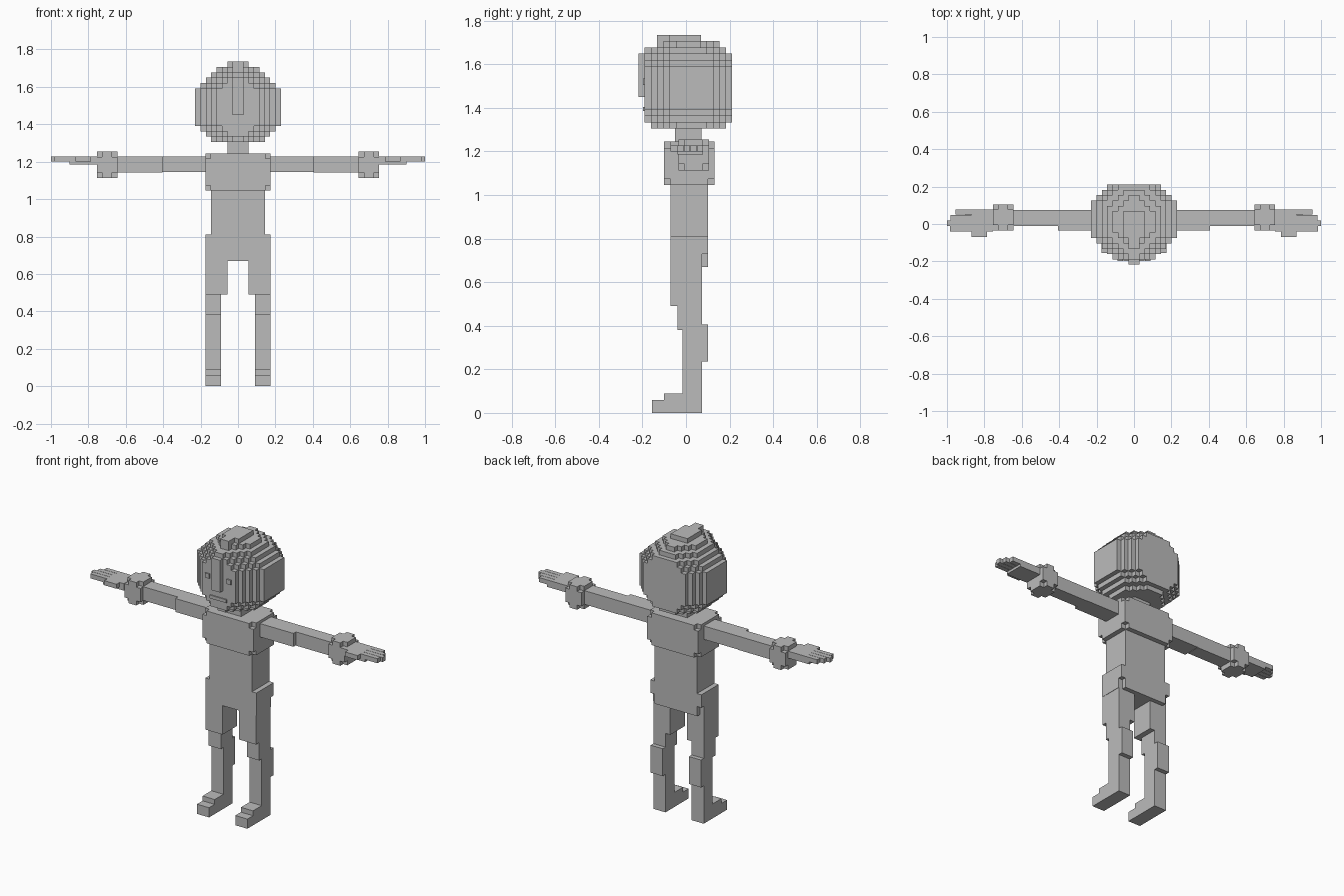
import bpy, bmesh

if "Cube" in bpy.data.objects:
    bpy.data.objects.remove(bpy.data.objects["Cube"])

grey = bpy.data.materials.new("plain grey")
grey.diffuse_color = (0.5, 0.5, 0.5, 1)
grey.use_nodes = True
grey.node_tree.nodes["Principled BSDF"].inputs["Base Color"].default_value = grey.diffuse_color
V = 0.0287  # edge of one small cube


def cells(name, xs, ys, zs, inside):
    """Blocky solid: outer faces of the grid cells for which inside(i, j, k) holds."""
    nx, ny, nz = len(xs) - 1, len(ys) - 1, len(zs) - 1

    def full(i, j, k):
        return 0 <= i < nx and 0 <= j < ny and 0 <= k < nz and inside(i, j, k)

    bm = bmesh.new()
    verts = {}

    def vert(p):
        if p not in verts:
            verts[p] = bm.verts.new((xs[p[0]], ys[p[1]], zs[p[2]]))
        return verts[p]

    for i in range(nx):
        for j in range(ny):
            for k in range(nz):
                if not full(i, j, k):
                    continue
                for axis in range(3):
                    for side in (0, 1):
                        n = [i, j, k]
                        n[axis] += 2 * side - 1
                        if full(*n):
                            continue
                        ring = []
                        for a, b in ((0, 0), (1, 0), (1, 1), (0, 1)):
                            p = [i, j, k]
                            p[axis] += side
                            p[(axis + 1) % 3] += a
                            p[(axis + 2) % 3] += b
                            ring.append(vert(tuple(p)))
                        bm.faces.new(ring if side else ring[::-1])
    # merge the flat areas into single faces
    bmesh.ops.dissolve_limit(bm, angle_limit=0.01, verts=bm.verts, edges=bm.edges)
    mesh = bpy.data.meshes.new(name)
    bm.to_mesh(mesh)
    bm.free()
    mesh.materials.append(grey)
    obj = bpy.data.objects.new(name, mesh)
    bpy.context.collection.objects.link(obj)
    return obj


def box(name, x, y, z):
    return cells(name, x, y, z, lambda i, j, k: True)


def notched_box(name, x, y, z, n=V):
    """Box with a small cube missing at each of its eight corners."""
    grid = [(a, a + n, b - n, b) for a, b in (x, y, z)]
    return cells(name, *grid, lambda i, j, k: 1 in (i, j, k))


def pair(name, x, y, z, make=box):
    make("right_" + name, x, y, z)
    make("left_" + name, (-x[1], -x[0]), y, z)


# Head: per layer from the chin up, half width and cubes missing at front and back
layers = [(5, 1, 1), (6, 0, 0), (7, 0, 0)] + [(8, 0, 0)] * 7 + \
         [(7, 0, 0), (6, 0, 0), (5, 0, 1), (4, 1, 2), (2, 2, 5)]


def in_head(i, j, k):
    w, front, back = layers[k]
    x = i - 7 if i >= 8 else 8 - i
    if x > w:
        return False
    front += max(0, x - w + 4)
    back += max(0, x - w + 3)
    if k == 14:  # narrow crest on top
        front, back = (2 if x == 1 else 4), 5
    return front <= j < 14 - back


cells("head", [(i - 8) * V for i in range(17)],
      [-0.19 + j * V for j in range(15)],
      [1.305 + k * V for k in range(16)], in_head)

# Face
box("nose", (-0.029, 0.029), (-0.217, -0.19), (1.45, 1.65))
pair("eye", (0.06, 0.088), (-0.198, -0.19), (1.505, 1.534))
box("mouth", (-0.057, 0.057), (-0.197, -0.19), (1.385, 1.405))

# Trunk
box("neck", (-0.057, 0.057), (-0.05, 0.07), (1.245, 1.305))
notched_box("chest", (-0.175, 0.175), (-0.10, 0.13), (1.045, 1.245))
box("waist", (-0.145, 0.145), (-0.07, 0.10), (0.81, 1.045))
cells("hips", (-0.175, -0.147, 0.147, 0.175), (-0.07, 0.073, 0.10), (0.67, 0.73, 0.81),
      lambda i, j, k: i == 1 or j == 0 or k == 1)

# Legs
pair("thigh", (0.057, 0.173), (-0.07, 0.073), (0.49, 0.67))
pair("knee", (0.09, 0.173), (-0.04, 0.073), (0.38, 0.49))
pair("shin", (0.09, 0.173), (-0.015, 0.073), (0.09, 0.38))
pair("calf", (0.09, 0.173), (0.073, 0.10), (0.235, 0.405))
pair("foot", (0.09, 0.173), (-0.10, 0.073), (0, 0.09))
pair("toe", (0.09, 0.173), (-0.155, -0.10), (0, 0.06))

# Arms
pair("upper_arm", (0.175, 0.405), (-0.035, 0.075), (1.145, 1.228))
pair("forearm", (0.405, 0.645), (-0.01, 0.075), (1.143, 1.228))
pair("wrist", (0.645, 0.755), (-0.035, 0.105), (1.113, 1.255), notched_box)

# Hands: palm, thumb and four fingers of different length
pair("palm", (0.755, 0.87), (-0.04, 0.078), (1.20, 1.228))
pair("thumb", (0.785, 0.87), (-0.07, -0.04), (1.20, 1.228))
pair("palm_pad", (0.755, 0.90), (-0.04, 0.078), (1.185, 1.20))
for n, (y, tip) in enumerate([(-0.04, 0.985), (-0.01, 1.0), (0.02, 0.98), (0.05, 0.955)]):
    pair("finger_%d" % (n + 1), (0.87, tip), (y, y + 0.028), (1.20, 1.228))
